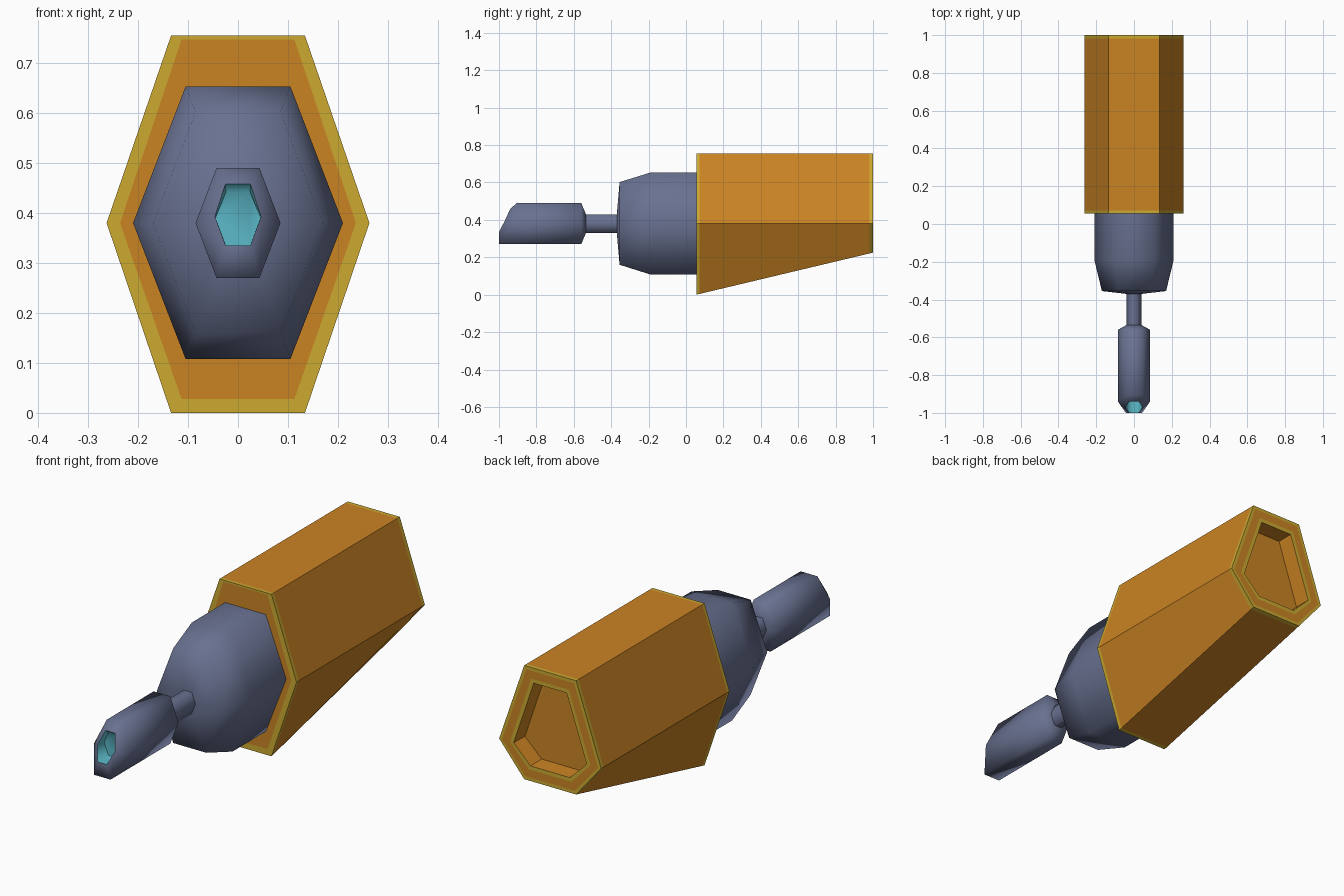
import bpy, bmesh, math

if "Cube" in bpy.data.objects:
    bpy.data.objects.remove(bpy.data.objects["Cube"])


def material(name, rgb):
    m = bpy.data.materials.new(name)
    m.diffuse_color = (*rgb, 1)
    m.use_nodes = True
    m.node_tree.nodes["Principled BSDF"].inputs["Base Color"].default_value = m.diffuse_color
    return m


ORANGE = material("orange", (0.60, 0.23, 0.017))
GOLD = material("gold", (0.60, 0.40, 0.03))
SLATE = material("slate", (0.14, 0.165, 0.28))
CYAN = material("cyan", (0.11, 0.50, 0.60))


def hexagon(y, bottom, mid, top, wide, narrow, low_narrow=None):
    """Upright hexagon; y is one depth or (bottom, mid, top) depths."""
    yb, ym, yt = y if isinstance(y, tuple) else (y, y, y)
    low = narrow if low_narrow is None else low_narrow
    return [(-low, yb, bottom), (low, yb, bottom), (wide, ym, mid),
            (narrow, yt, top), (-narrow, yt, top), (-wide, ym, mid)]


def loft(name, rings, mats, bands=None, caps=(0, 0), smooth=None):
    """Skin hexagon rings; bands gives the material index of each band."""
    bm = bmesh.new()
    rows = [[bm.verts.new(p) for p in r] for r in rings]
    for i, (a, b) in enumerate(zip(rows, rows[1:])):
        for k in range(6):
            j = (k + 1) % 6
            f = bm.faces.new((a[k], a[j], b[j], b[k]))
            f.material_index = bands[i] if bands else 0
    for row, m in zip((rows[0], rows[-1]), caps):
        bm.faces.new(row).material_index = m
    bmesh.ops.recalc_face_normals(bm, faces=bm.faces)
    me = bpy.data.meshes.new(name)
    bm.to_mesh(me)
    bm.free()
    for m in mats:
        me.materials.append(m)
    if smooth:
        for p in me.polygons:
            p.use_smooth = True
        me.set_sharp_from_angle(angle=math.radians(smooth))
    ob = bpy.data.objects.new(name, me)
    bpy.context.collection.objects.link(ob)
    return ob


# Housing: underside rises to the back, gold edge strips, recessed back
FRONT, BACK, MID, TOP = 0.055, 1.0, 0.38, 0.755


def shell(y):
    return hexagon(y, 0.225 * (y - FRONT) / (BACK - FRONT), MID, TOP, 0.263, 0.134)


def back_inset(d, y=BACK):
    return hexagon(y, 0.225 + d, MID, TOP - d, 0.263 - 1.07 * d,
                   0.134 - 0.7 * d, 0.134 - 0.47 * d)


loft("housing",
     [hexagon(FRONT, 0.028, MID, 0.747, 0.236, 0.113),
      shell(FRONT), shell(0.071), shell(0.982), shell(BACK),
      back_inset(0.015), back_inset(0.052), back_inset(0.07),
      back_inset(0.072, 0.92)],
     [ORANGE, GOLD], bands=[1, 1, 0, 1, 1, 0, 1, 0])

# Body: tapered hexagonal collar
loft("body",
     [hexagon(-0.37, 0.33, MID, 0.43, 0.04, 0.02),
      hexagon(-0.355, 0.16, MID, 0.602, 0.17, 0.085),
      hexagon(-0.19, 0.108, MID, 0.653, 0.21, 0.105),
      hexagon(0.06, 0.108, MID, 0.653, 0.21, 0.105)],
     [SLATE], smooth=75)

# Neck
loft("neck",
     [hexagon(y, 0.33, MID, 0.43, 0.04, 0.02) for y in (-0.55, -0.36)],
     [SLATE], smooth=75)

# Nozzle: slanted mouth with a cyan bore
loft("nozzle",
     [hexagon(-0.535, 0.33, MID, 0.43, 0.04, 0.02),
      hexagon(-0.56, 0.27, MID, 0.49, 0.085, 0.043),
      hexagon((-1.0, -0.94, -0.905), 0.27, MID, 0.49, 0.085, 0.043),
      hexagon((-1.0, -0.97, -0.94), 0.335, 0.393, 0.458, 0.046, 0.025),
      hexagon(-0.92, 0.335, 0.39, 0.442, 0.045, 0.024)],
     [SLATE, CYAN], bands=[0, 0, 0, 1], caps=(0, 1), smooth=70)
